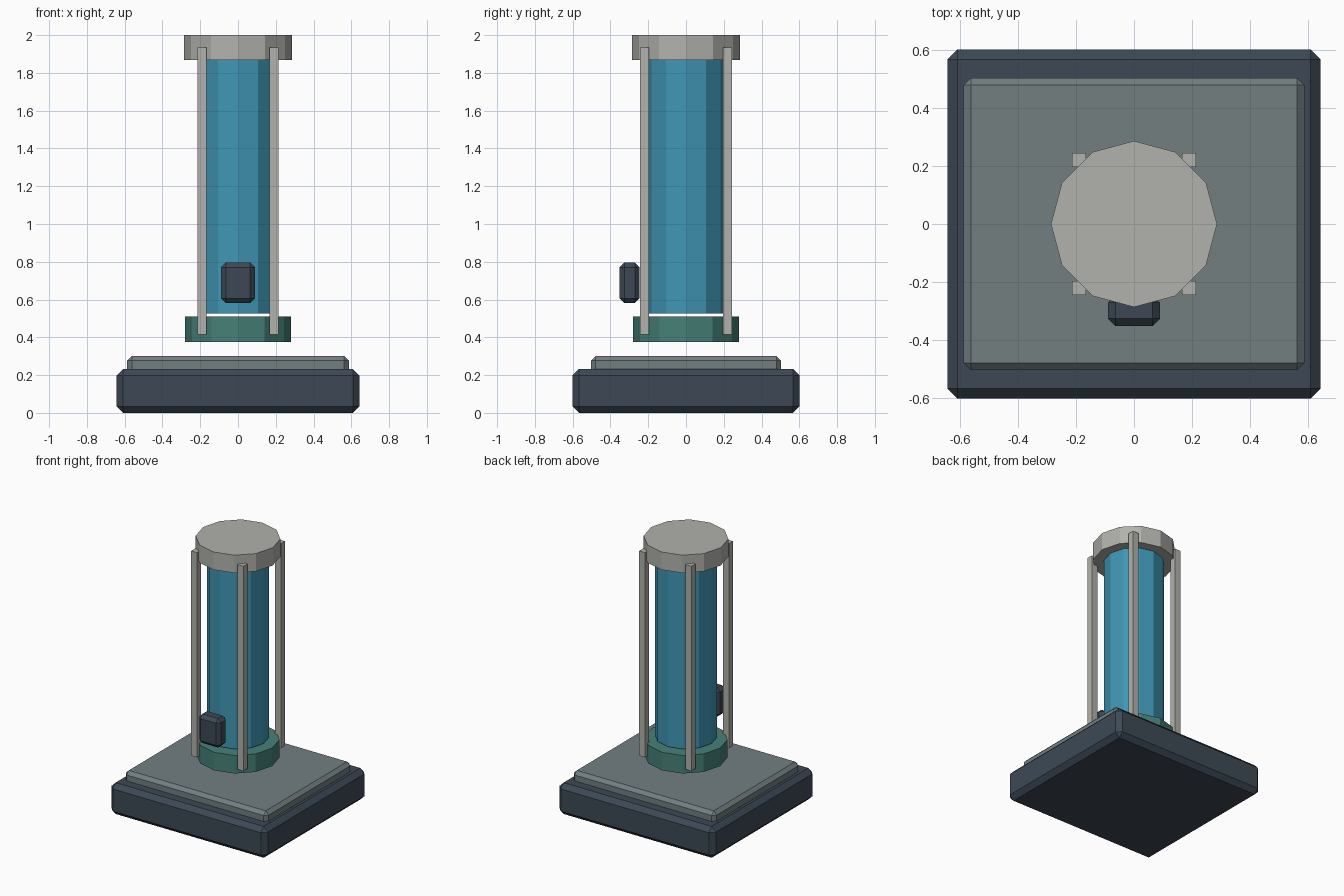
import bpy, bmesh
from math import cos, sin, pi

if "Cube" in bpy.data.objects:
    bpy.data.objects.remove(bpy.data.objects["Cube"])


def srgb(r, g, b):
    conv = lambda c: c / 12.92 if c <= 0.04045 else ((c + 0.055) / 1.055) ** 2.4
    return tuple(conv(v / 255) for v in (r, g, b)) + (1.0,)


def material(name, *rgb):
    m = bpy.data.materials.new(name)
    m.diffuse_color = srgb(*rgb)
    m.use_nodes = True
    m.node_tree.nodes["Principled BSDF"].inputs["Base Color"].default_value = m.diffuse_color
    return m


dark = material("dark slate", 61, 73, 85)
grey = material("plate grey", 114, 126, 128)
green = material("collar green", 70, 128, 119)
blue = material("tube blue", 63, 150, 180)
pale = material("pale metal", 177, 178, 172)


def finish(name, bm, mat):
    mesh = bpy.data.meshes.new(name)
    bmesh.ops.recalc_face_normals(bm, faces=bm.faces)
    bm.to_mesh(mesh)
    bm.free()
    mesh.materials.append(mat)
    ob = bpy.data.objects.new(name, mesh)
    bpy.context.collection.objects.link(ob)
    return ob


def box(name, lo, hi, mat, chamfer=0.0):
    bm = bmesh.new()
    bmesh.ops.create_cube(bm, size=1)
    for v in bm.verts:
        v.co = [(a + b) / 2 + c * (b - a) for a, b, c in zip(lo, hi, v.co)]
    if chamfer:
        bmesh.ops.bevel(bm, geom=bm.edges[:], offset=chamfer, segments=1,
                        affect='EDGES')
    return finish(name, bm, mat)


def prism(name, radius, z0, z1, mat, sides=12):
    bm = bmesh.new()
    ring = [bm.verts.new((radius * cos(2 * pi * i / sides),
                          radius * sin(2 * pi * i / sides), z0))
            for i in range(sides)]
    base = bm.faces.new(ring)
    top = bmesh.ops.extrude_face_region(bm, geom=[base], use_keep_orig=True)
    for v in top["geom"]:
        if isinstance(v, bmesh.types.BMVert):
            v.co.z = z1
    return finish(name, bm, mat)


# Stepped base
box("base", (-0.642, -0.601, 0), (0.642, 0.601, 0.233), dark, 0.034)
box("base_plate", (-0.587, -0.503, 0.2), (0.587, 0.503, 0.302), grey, 0.025)

# Collar, tube and cap
prism("collar", 0.28, 0.376, 0.51, green)
prism("tube", 0.21, 0.525, 1.88, blue)
prism("cap", 0.286, 1.868, 2.0, pale)

# Four corner posts
for sx, side in ((-1, "left"), (1, "right")):
    for sy, end in ((-1, "front"), (1, "back")):
        x, y, h = 0.19 * sx, 0.22 * sy, 0.024
        box(f"{end}_{side}_post", (x - h, y - h, 0.415),
            (x + h, y + h, 1.935), pale)

# Control box on the front
box("control_box", (-0.089, -0.351, 0.581), (0.089, -0.246, 0.796), dark, 0.025)
